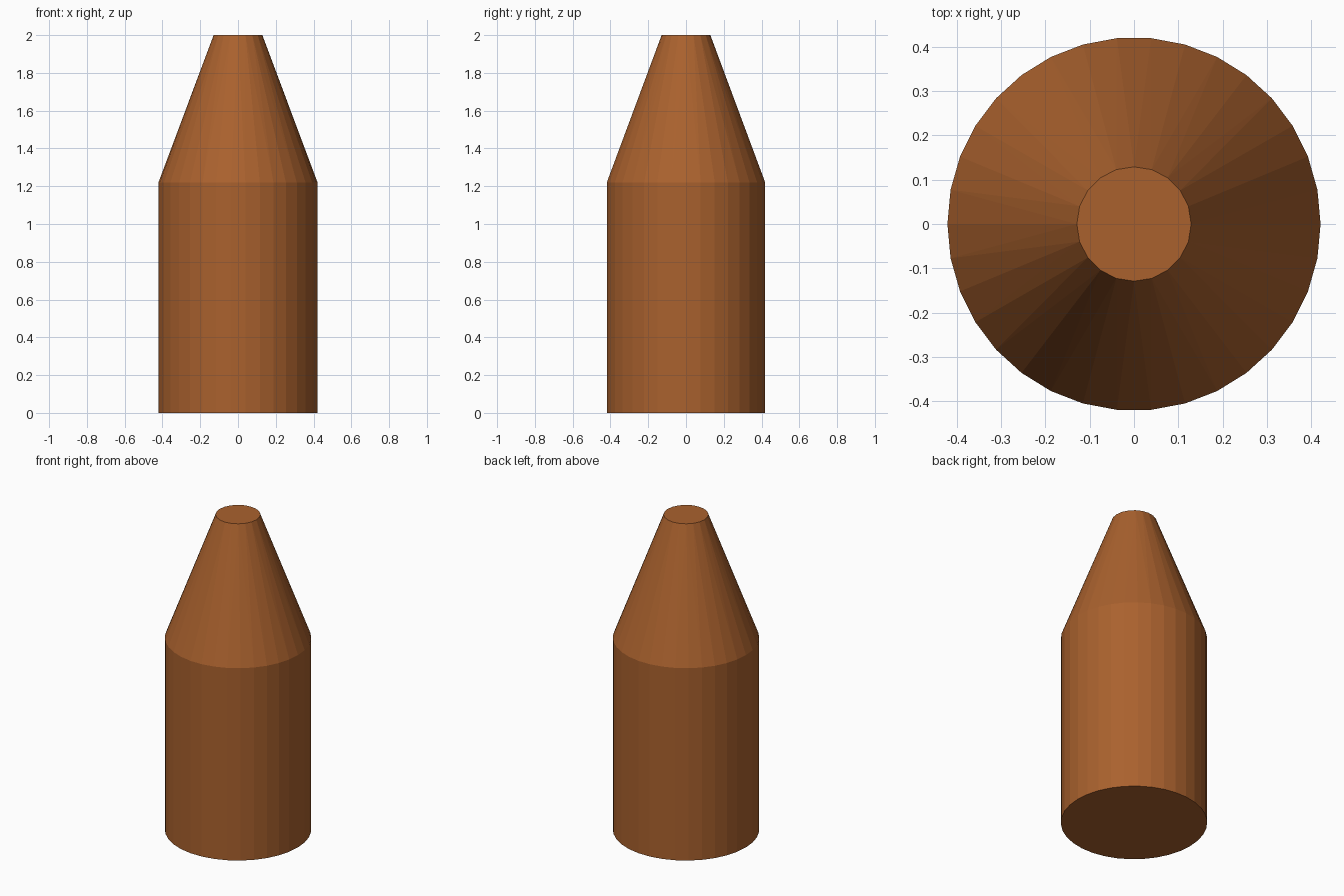
import bpy, bmesh, math

if "Cube" in bpy.data.objects:
    bpy.data.objects.remove(bpy.data.objects["Cube"])


def ring(bm, count, radius, z):
    return [bm.verts.new((radius * math.cos(2 * math.pi * i / count),
                          radius * math.sin(2 * math.pi * i / count), z))
            for i in range(count)]


def bridge(bm, low, high):
    # Zip two rings together by angle, even when their side counts differ
    n, m = len(low), len(high)
    if n == m:
        for i in range(n):
            j = (i + 1) % n
            bm.faces.new((low[i], low[j], high[j], high[i]))
        return
    i = j = 0
    while i < n or j < m:
        if j >= m or (i < n and (i + 0.5) / n <= (j + 0.5) / m):
            bm.faces.new((low[i % n], low[(i + 1) % n], high[j % m]))
            i += 1
        else:
            bm.faces.new((low[i % n], high[(j + 1) % m], high[j % m]))
            j += 1


bm = bmesh.new()

# Straight body with a tapered, flat-topped nose
base = ring(bm, 34, 0.421, 0.0)
shoulder = ring(bm, 34, 0.421, 1.22)
tip = ring(bm, 20, 0.129, 2.0)
bridge(bm, base, shoulder)
bridge(bm, shoulder, tip)
bm.faces.new(base[::-1])
bm.faces.new(tip)
bmesh.ops.recalc_face_normals(bm, faces=bm.faces)

mesh = bpy.data.meshes.new("tapered_body")
bm.to_mesh(mesh)
bm.free()
body = bpy.data.objects.new("tapered_body", mesh)
bpy.context.collection.objects.link(body)

# Brown finish
brown = bpy.data.materials.new("brown")
brown.diffuse_color = (0.40, 0.12, 0.027, 1)
brown.use_nodes = True
brown.node_tree.nodes["Principled BSDF"].inputs["Base Color"].default_value = brown.diffuse_color
mesh.materials.append(brown)
